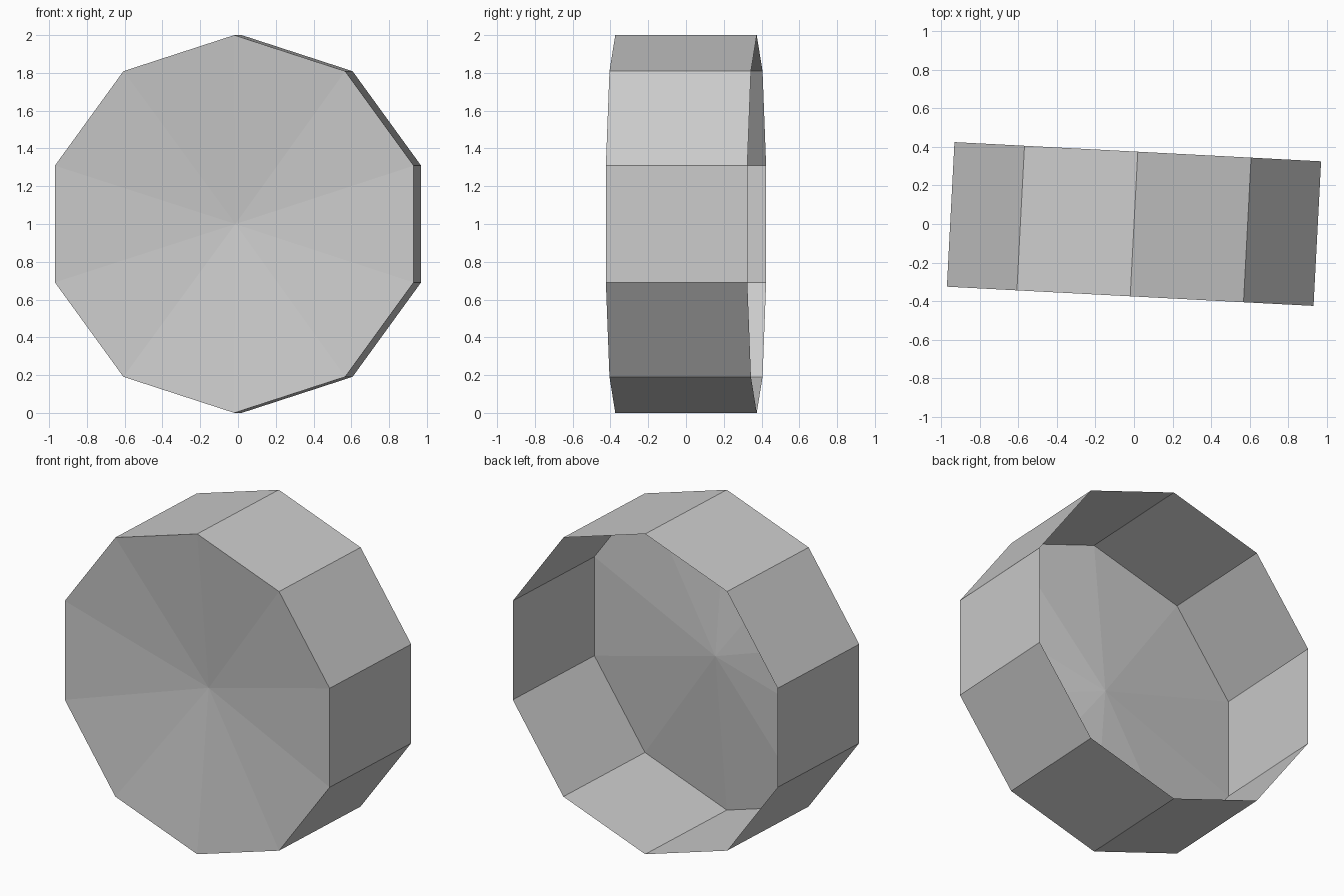
import bpy, bmesh, math
from mathutils import Matrix

if "Cube" in bpy.data.objects:
    bpy.data.objects.remove(bpy.data.objects["Cube"])

SIDES, RADIUS, HALF_DEPTH, DENT = 10, 1.0, 0.375, 0.106

grey = bpy.data.materials.new("plain grey")
grey.diffuse_color = (0.6, 0.6, 0.6, 1)
grey.use_nodes = True
grey.node_tree.nodes["Principled BSDF"].inputs["Base Color"].default_value = grey.diffuse_color

bm = bmesh.new()


def ring(y):
    """Decagon of vertices in the XZ plane with a corner pointing up."""
    angles = [math.pi / 2 + i * math.tau / SIDES for i in range(SIDES)]
    return [bm.verts.new((RADIUS * math.cos(a), y, RADIUS * math.sin(a))) for a in angles]


front, back = ring(-HALF_DEPTH), ring(HALF_DEPTH)
centre = bm.verts.new((0, -HALF_DEPTH + DENT, 0))
for i in range(SIDES):
    j = (i + 1) % SIDES
    bm.faces.new((front[i], front[j], back[j], back[i]))  # side wall, open at the back
    bm.faces.new((front[j], front[i], centre))            # shallow dished front

# Slight turn about the vertical axis, standing on the ground
bm.transform(Matrix.Translation((0, 0, RADIUS)) @ Matrix.Rotation(math.radians(-3), 4, 'Z'))
bmesh.ops.recalc_face_normals(bm, faces=bm.faces)
if next(f for f in bm.faces if len(f.verts) == 3).normal.y > 0:
    bmesh.ops.reverse_faces(bm, faces=bm.faces)

mesh = bpy.data.meshes.new("dished_drum")
bm.to_mesh(mesh)
bm.free()
mesh.materials.append(grey)
drum = bpy.data.objects.new("dished_drum", mesh)
bpy.context.collection.objects.link(drum)
